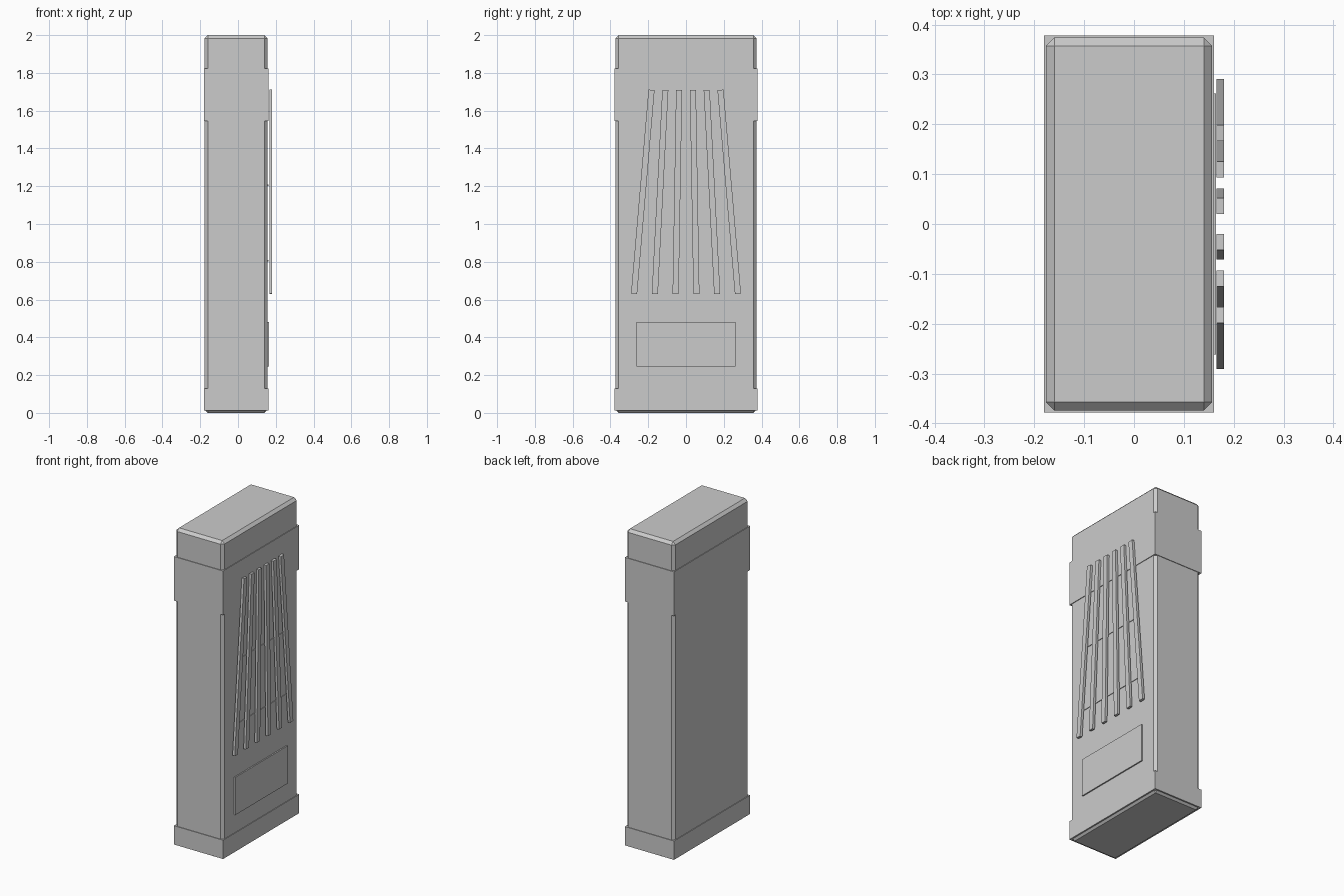
import bpy
import math

if "Cube" in bpy.data.objects:
    bpy.data.objects.remove(bpy.data.objects["Cube"])


def box(name, x, y, z, bevel=0.0):
    """Box from (min, max) extents, with an optional flat chamfer."""
    bpy.ops.mesh.primitive_cube_add(
        size=1, location=[(a + b) / 2 for a, b in (x, y, z)])
    ob = bpy.context.object
    ob.name = name
    ob.scale = [b - a for a, b in (x, y, z)]
    bpy.ops.object.transform_apply(location=False, rotation=False, scale=True)
    if bevel:
        mod = ob.modifiers.new("chamfer", 'BEVEL')
        mod.width = bevel
        mod.segments = 1
    return ob


# Main cabinet with chamfered edges
box("cabinet_body", (-0.177, 0.157), (-0.374, 0.374), (0, 2), 0.017)

# Slightly proud bands around the cabinet
for name, z in (("base_band", (0.012, 0.13)), ("upper_band", (1.545, 1.822))):
    box(name, (-0.181, 0.161), (-0.378, 0.378), z)

# Shallow panel low on the right side
box("lower_panel", (0.15, 0.165), (-0.262, 0.262), (0.245, 0.482))

# Thin cross rails behind the bars
for name, z, half in (("lower_rail", 0.805, 0.25), ("upper_rail", 1.205, 0.215)):
    box(name, (0.15, 0.161), (-half, half), (z - 0.004, z + 0.004))

# Six fanned bars, spreading towards the bottom
z_low, z_high = 0.63, 1.71
for i, k in enumerate((-5, -3, -1, 1, 3, 5)):
    y_top, y_bottom = 0.0365 * k, 0.055 * k
    length = math.hypot(z_high - z_low, y_bottom - y_top)
    bar = box(f"fan_bar_{i + 1}", (0.1655, 0.181), (-0.016, 0.016),
              (-length / 2, length / 2))
    bar.location.y = (y_top + y_bottom) / 2
    bar.location.z = (z_low + z_high) / 2
    bar.rotation_euler.x = math.atan2(y_bottom - y_top, z_high - z_low)
